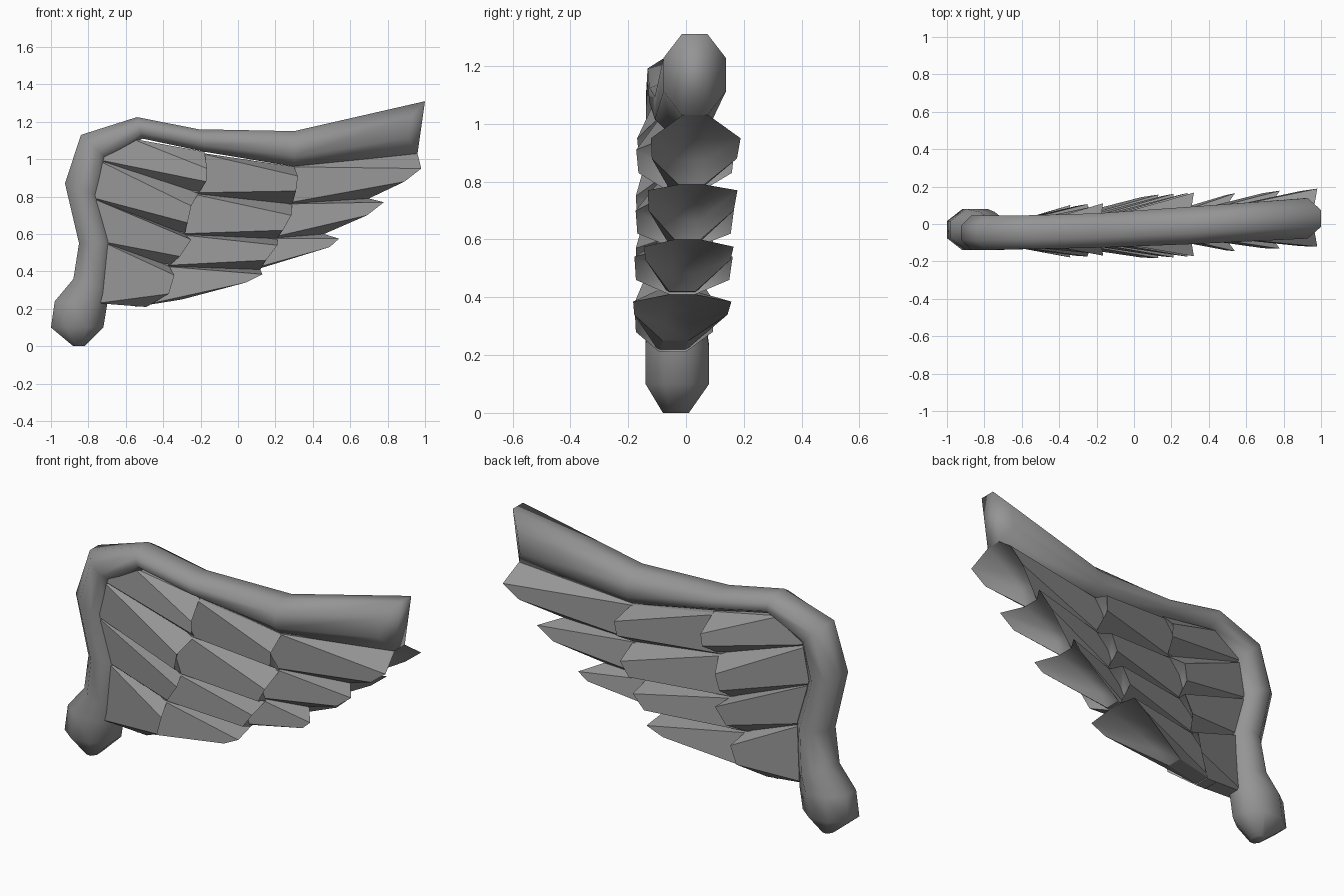
import bpy
import bmesh
import math
from mathutils import Vector

cube = bpy.data.objects.get("Cube")
if cube:
    bpy.data.objects.remove(cube, do_unlink=True)

grey = bpy.data.materials.new("plain grey")
grey.use_nodes = True
COLOUR = (0.3, 0.3, 0.3, 1)
grey.diffuse_color = COLOUR
grey.node_tree.nodes["Principled BSDF"].inputs["Base Color"].default_value = COLOUR


def finish(bm, name):
    """Turn a bmesh into a named, coloured object."""
    bmesh.ops.recalc_face_normals(bm, faces=bm.faces)
    mesh = bpy.data.meshes.new(name)
    bm.to_mesh(mesh)
    bm.free()
    mesh.materials.append(grey)
    obj = bpy.data.objects.new(name, mesh)
    bpy.context.collection.objects.link(obj)


# Wing bone: eight-sided tube through (outer x, outer z, inner x, inner z, centre y, half depth)
BONE = [
    (-.88, 0, -.82, 0, -.035, .045),
    (-1, .1, -.72, .1, -.03, .11),
    (-.98, .24, -.7, .22, -.03, .11),
    (-.88, .36, -.69, .3, -.035, .1),
    (-.85, .55, -.67, .56, -.045, .092),
    (-.925, .87, -.74, .8, -.047, .092),
    (-.84, 1.13, -.7, 1, -.047, .092),
    (-.54, 1.225, -.51, 1.11, -.043, .09),
    (-.21, 1.16, -.18, 1.04, -.035, .092),
    (.3, 1.15, .3, .96, -.008, .1),
    (1, 1.31, .96, 1.03, .03, .108),
]


def build_bone():
    bm = bmesh.new()
    rings = []
    grow = 1 / math.cos(math.pi / 8)
    for ox, oz, ix, iz, cy, depth in BONE:
        outer, inner = Vector((ox, cy, oz)), Vector((ix, cy, iz))
        centre, half = (outer + inner) / 2, (outer - inner) / 2
        side = Vector((0, depth, 0))
        ring = []
        for k in range(8):
            a = (k + 0.5) * math.pi / 4
            ring.append(bm.verts.new(centre + (half * math.cos(a) + side * math.sin(a)) * grow))
        rings.append(ring)
    # The far end narrows to an upright ridge
    for k in (1, 2, 5, 6):
        rings[-1][k].co.x -= 0.06
    for lower, upper in zip(rings, rings[1:]):
        for k in range(8):
            n = (k + 1) % 8
            bm.faces.new((lower[k], lower[n], upper[n], upper[k]))
    for ring in (rings[0], rings[-1]):
        for corners in ((0, 1, 2, 3), (0, 3, 4, 7), (4, 5, 6, 7)):
            bm.faces.new([ring[k] for k in corners])
    for face in bm.faces:
        face.smooth = True
    finish(bm, "wing_bone")


# Seams between feather rows, listed from top to bottom for each tier
SEAMS = [
    [(-.51, 1.11), (-.7, 1), (-.74, .8), (-.67, .56), (-.69, .23)],
    [(-.18, 1.04), (-.21, .82), (-.285, .6), (-.37, .43), (-.49, .21)],
    [(.3, .96), (.29, .76), (.21, .575), (.12, .41), (-.3, .25)],
    [(.96, 1.03), (.7, .79), (.46, .6), (.13, .42)],
]
# Flared upper and lower side corners of each feather end, per tier
FLARES = [
    [(-.165, .95, -.17, .88), (-.25, .75, -.27, .66),
     (-.25, .57, -.31, .48), (-.34, .38, -.37, .28)],
    [(.32, .91, .31, .83), (.285, .7, .24, .62),
     (.21, .54, .15, .46), (.13, .385, .04, .34)],
    [(.98, .95, .89, .88), (.78, .77, .69, .7), (.54, .575, .49, .53)],
]
FLARE_DEPTH = [.14, .17, .155]
TUCK = Vector((-.06, 0))


def build_feather(name, base_top, base_bottom, top, upper, lower, bottom, depth):
    """A wedge that grows from a narrow tucked-in root to a flared, hollowed end."""
    bm = bmesh.new()

    def pair(point, half):
        x, z = point
        centre = 0.055 * x - 0.02
        return [bm.verts.new((x, centre + side * half, z)) for side in (-1, 1)]

    top, bottom = Vector(top), Vector(bottom)
    root_t, root_b = (pair(Vector(p) + TUCK, .042) for p in (base_top, base_bottom))
    end_t, end_b = pair(top, .045), pair(bottom, .045)
    end_u, end_l = pair(upper, depth), pair(lower, depth * .95)
    core_u, core_l = (pair(top.lerp(bottom, f) + TUCK, .045) for f in (.35, .65))
    # Strips that run across the feather from front to back
    outside = [(root_t, root_b), (root_t, end_t), (root_b, end_b)]
    hollow = [(end_t, core_u), (core_u, core_l), (core_l, end_b)]
    for first, second in outside + hollow:
        face = bm.faces.new((first[0], first[1], second[1], second[0]))
        face.smooth = (first, second) in hollow
    for s in (0, 1):
        # Flat outer facets
        for loop in ((root_t, end_t, end_u), (root_t, end_u, end_l, root_b),
                     (root_b, end_l, end_b)):
            bm.faces.new([p[s] for p in loop])
        # Hollow behind the flare
        for loop in ((end_t, end_u, core_u), (end_u, end_l, core_l, core_u),
                     (end_l, end_b, core_l)):
            bm.faces.new([p[s] for p in loop]).smooth = True
    finish(bm, name)


build_bone()
for tier, flares in enumerate(FLARES):
    near, far = SEAMS[tier], SEAMS[tier + 1]
    for row, (ux, uz, lx, lz) in enumerate(flares):
        build_feather(f"feather_tier_{tier + 1}_row_{row + 1}",
                      near[row], near[row + 1], far[row],
                      (ux, uz), (lx, lz), far[row + 1], FLARE_DEPTH[tier])
